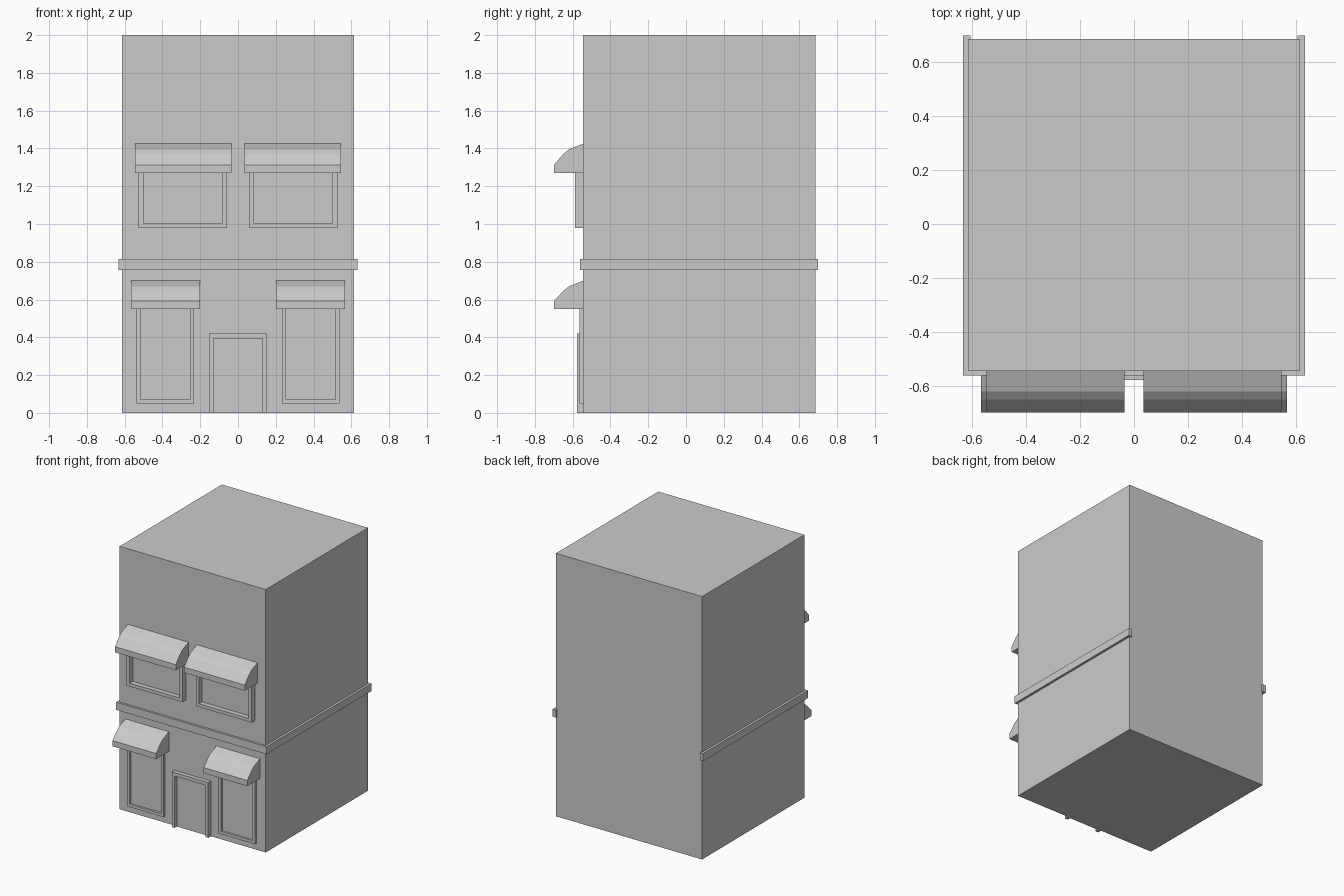
import bpy, bmesh
from mathutils import Vector

if "Cube" in bpy.data.objects:
    bpy.data.objects.remove(bpy.data.objects["Cube"])

grey = bpy.data.materials.new("light grey")
grey.diffuse_color = (0.6, 0.6, 0.6, 1)
grey.use_nodes = True
grey.node_tree.nodes["Principled BSDF"].inputs["Base Color"].default_value = grey.diffuse_color

WALL = -0.545  # front wall plane


def prism(name, outline, to3d, a, b):
    """Extrude a 2D outline from depth a to depth b; to3d maps (u, v, depth) to a point."""
    bm = bmesh.new()
    base = bm.faces.new([bm.verts.new(to3d(u, v, a)) for u, v in outline])
    ext = bmesh.ops.extrude_face_region(bm, geom=[base])
    shift = Vector(to3d(0, 0, b)) - Vector(to3d(0, 0, a))
    new = [g for g in ext["geom"] if isinstance(g, bmesh.types.BMVert)]
    bmesh.ops.translate(bm, verts=new, vec=shift)
    bmesh.ops.recalc_face_normals(bm, faces=bm.faces)
    me = bpy.data.meshes.new(name)
    bm.to_mesh(me)
    bm.free()
    me.materials.append(grey)
    ob = bpy.data.objects.new(name, me)
    bpy.context.collection.objects.link(ob)
    return ob


def front(u, v, d):   # outline in x, z
    return (u, d, v)


def side(u, v, d):    # outline in y, z
    return (d, u, v)


def plan(u, v, d):    # outline in x, y
    return (u, v, d)


def rect(x0, x1, z0, z1):
    return [(x0, z0), (x1, z0), (x1, z1), (x0, z1)]


def awning(name, x0, x1, z, h):
    # curved canopy profile with a straight valance
    prof = [(WALL, z), (-0.698, z), (-0.698, z + 0.043), (-0.65, z + h - 0.055),
            (-0.62, z + h - 0.03), (WALL, z + h)]
    prism(name, prof, side, x0, x1)


def window(name, x0, x1, z0, z1, border, y):
    # three-sided trim whose head is hidden by the awning, plus a pane
    i0, i1, zi = x0 + border, x1 - border, z0 + border
    trim = [(x0, z0), (x1, z0), (x1, z1), (i1, z1), (i1, zi), (i0, zi), (i0, z1), (x0, z1)]
    prism(name + "_frame", trim, front, WALL, y)
    prism(name + "_pane", rect(i0, i1, zi, z1), front, WALL, WALL - 0.004)


# Building block
prism("building", rect(-0.615, 0.615, WALL, 0.685), plan, 0, 2)

# Belt course round the front and both sides, open at the back
o, i = 0.633, 0.605
prism("belt_course", [(-o, 0.698), (-o, -0.561), (o, -0.561), (o, 0.698),
                      (i, 0.698), (i, -0.535), (-i, -0.535), (-i, 0.698)], plan, 0.757, 0.815)

# Windows and awnings, mirrored left and right
for s, label in ((-1, "left"), (1, "right")):
    def span(a, b):
        return sorted((s * a, s * b))
    window("upper_window_" + label, *span(0.057, 0.526), 0.98, 1.28, 0.025, -0.587)
    awning("upper_awning_" + label, *span(0.035, 0.546), 1.27, 0.155)
    window("lower_window_" + label, *span(0.232, 0.538), 0.05, 0.56, 0.021, -0.565)
    awning("lower_awning_" + label, *span(0.2, 0.567), 0.55, 0.15)

# Door with its surround
prism("door_frame", [(-0.153, 0), (-0.153, 0.42), (0.153, 0.42), (0.153, 0),
                     (0.13, 0), (0.13, 0.393), (-0.13, 0.393), (-0.13, 0)], front, WALL, -0.577)
prism("door", rect(-0.13, 0.13, 0, 0.393), front, WALL, WALL - 0.005)
